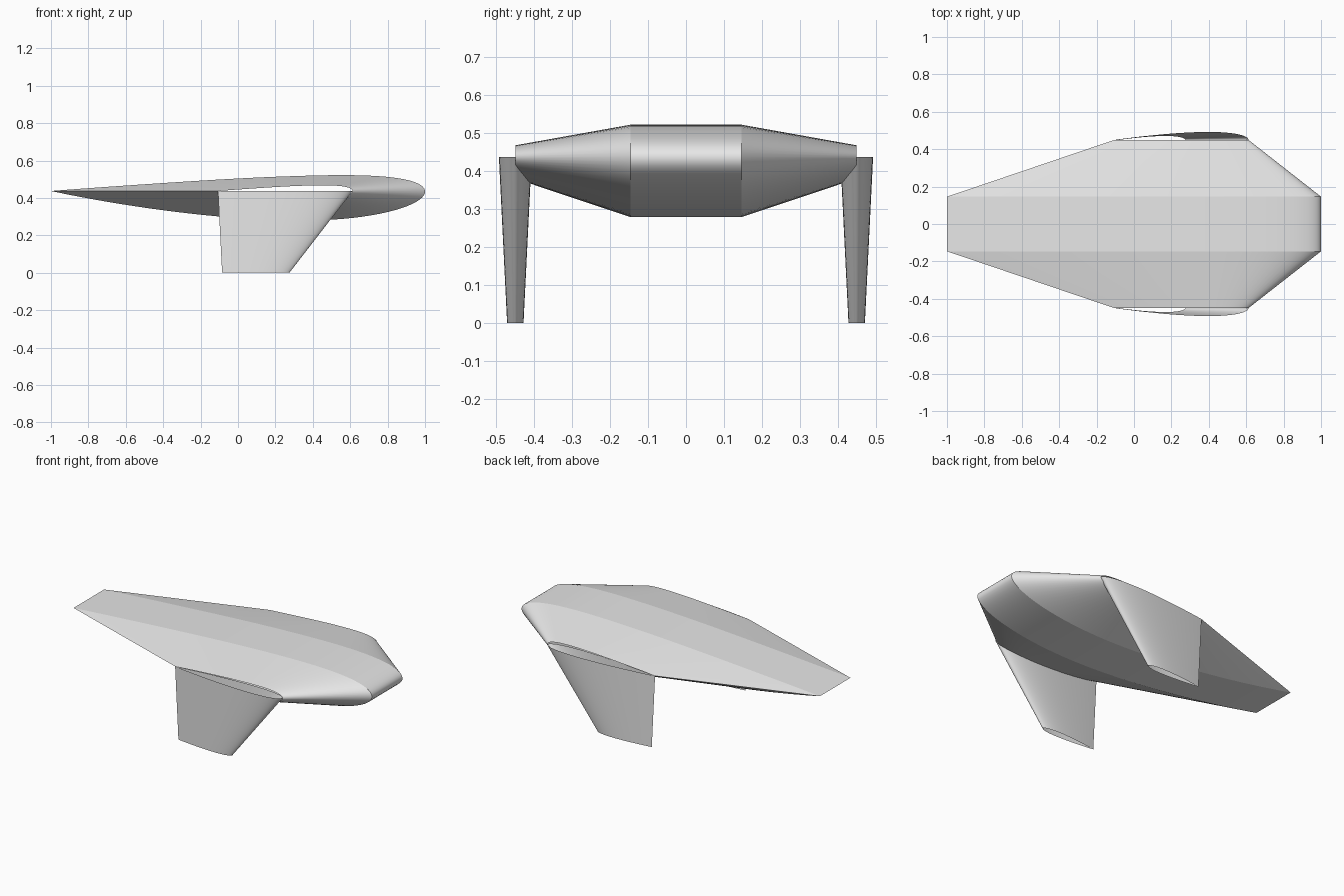
import bpy, bmesh, math
from mathutils import Vector

default = bpy.data.objects.get("Cube")
if default:
    bpy.data.objects.remove(default)

GREY = (0.8, 0.8, 0.8, 1)
mat = bpy.data.materials.new("plain grey")
mat.use_nodes = True
mat.diffuse_color = GREY
mat.node_tree.nodes["Principled BSDF"].inputs["Base Color"].default_value = GREY

STEPS = 48
THICK = 0.12


def foil(camber):
    """Closed unit wing section as (distance from nose, height) pairs."""
    def point(i, side):
        u = (1 - math.cos(math.pi * i / STEPS)) / 2
        t = 5 * THICK * (0.2969 * math.sqrt(u) - 0.126 * u - 0.3516 * u**2
                         + 0.2843 * u**3 - 0.1036 * u**4)
        p = 0.4
        if u < p:
            c, slope = camber / p**2 * (2*p*u - u*u), 2 * camber / p**2 * (p - u)
        else:
            k = camber / (1 - p)**2
            c, slope = k * (1 - 2*p + 2*p*u - u*u), 2 * k * (p - u)
        a = math.atan(slope)
        return u - side * t * math.sin(a), c + side * t * math.cos(a)
    upper = [point(i, 1) for i in range(STEPS, -1, -1)]
    lower = [point(i, -1) for i in range(1, STEPS)]
    return upper + lower


def section(nose, chord, camber, up):
    return [Vector(nose) + Vector((-chord * u, 0, 0)) + Vector(up) * (chord * h)
            for u, h in foil(camber)]


def loft(name, a, b):
    """Open-ended skin between two matching sections."""
    bm = bmesh.new()
    va, vb = [bm.verts.new(p) for p in a], [bm.verts.new(p) for p in b]
    n = len(va)
    for i in range(n):
        j = (i + 1) % n
        bm.faces.new((va[i], va[j], vb[j], vb[i]))
    # Turn the skin outward
    mid = sum(a + b, Vector()) / (2 * n)
    bm.normal_update()
    if sum((f.calc_center_median() - mid).dot(f.normal) * f.calc_area() for f in bm.faces) < 0:
        bmesh.ops.reverse_faces(bm, faces=bm.faces[:])
    me = bpy.data.meshes.new(name)
    bm.to_mesh(me)
    bm.free()
    me.materials.append(mat)
    ob = bpy.data.objects.new(name, me)
    bpy.context.collection.objects.link(ob)
    bpy.ops.object.select_all(action='DESELECT')
    ob.select_set(True)
    bpy.context.view_layer.objects.active = ob
    bpy.ops.object.shade_smooth_by_angle(angle=math.radians(30))


Z = 0.437
INNER, OUTER = 0.146, 0.449
UP, ACROSS = (0, 0, 1), (0, 1, 0)


def body_root(y):
    return section((1, y, Z), 2.0, -0.02, UP)


# Flat-span middle of the body
loft("centre_body", body_root(-INNER), body_root(INNER))

# Tapered body sides and the fins hanging below their tips
for side, s in (("left", 1), ("right", -1)):
    loft(side + "_body_side", body_root(s * INNER),
         section((0.613, s * OUTER, Z), 0.72, -0.02, UP))
    loft(side + "_fin", section((0.613, s * OUTER, Z), 0.72, 0, ACROSS),
         section((0.275, s * OUTER, 0), 0.36, 0, ACROSS))
